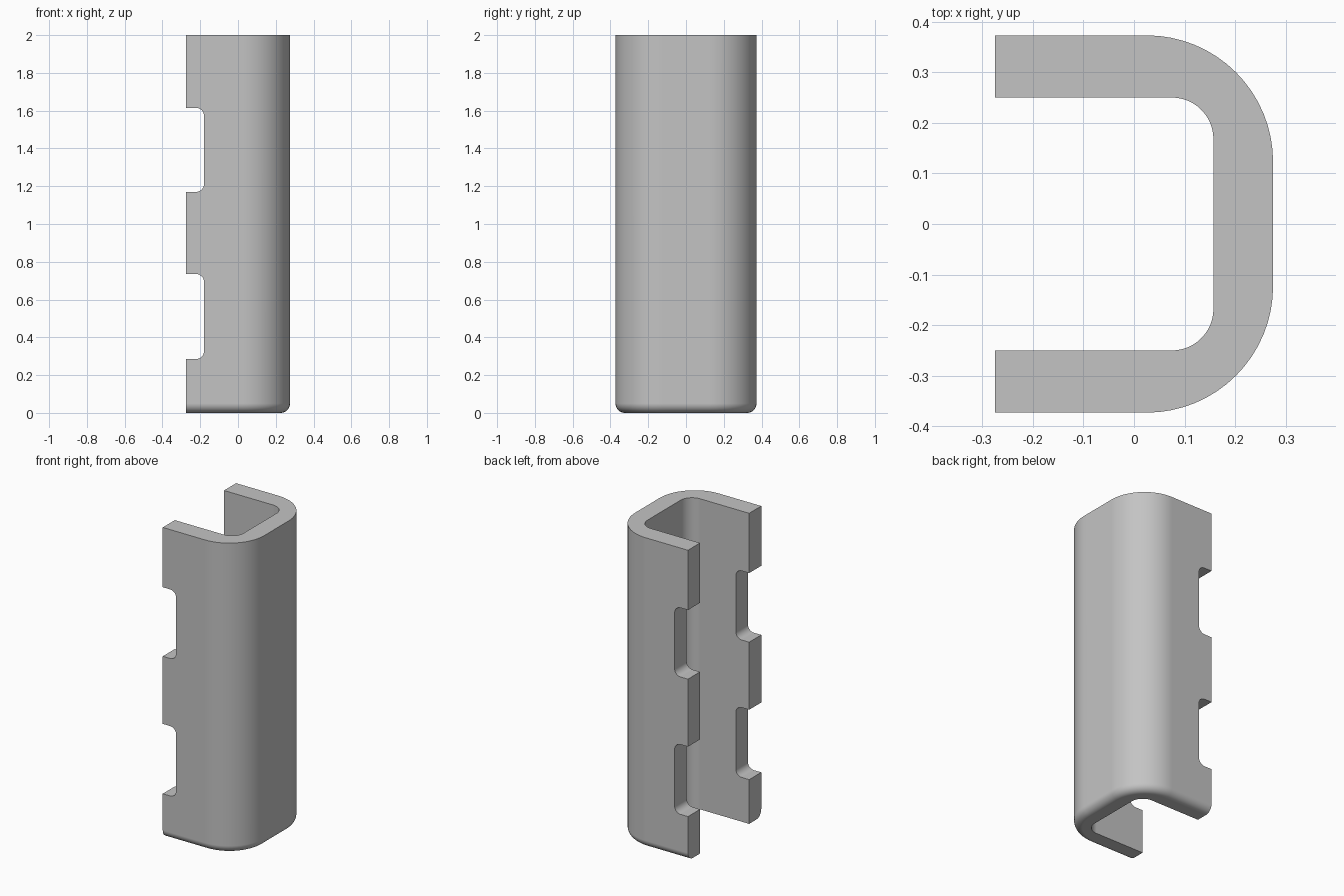
import bpy
import bmesh
from math import sin, cos, pi

default = bpy.data.objects.get("Cube")
if default:
    bpy.data.objects.remove(default, do_unlink=True)

# Main sizes
HEIGHT = 2.0
HALF_X, HALF_Y = 0.275, 0.373
OUTER_R = 0.25
INNER_X, INNER_Y, INNER_R = 0.157, 0.25, 0.082
FILLET = 0.05
ARC_STEPS = 16

# Single flat colour
grey = bpy.data.materials.new("plain_grey")
grey.use_nodes = True
colour = (0.55, 0.55, 0.55, 1)
grey.diffuse_color = colour
grey.node_tree.nodes["Principled BSDF"].inputs["Base Color"].default_value = colour


def u_path(x, y, r):
    """Open U outline from the front arm, round the closed side, to the back arm."""
    half = [(-HALF_X, -y)]
    for i in range(ARC_STEPS + 1):
        a = i / ARC_STEPS * pi / 2
        half.append((x - r + r * sin(a), -y + r - r * cos(a)))
    return half + [(px, -py) for px, py in reversed(half)]


def channel_ring(inset):
    outer = u_path(HALF_X - inset, HALF_Y - inset, OUTER_R - inset)
    return outer + u_path(INNER_X, INNER_Y, INNER_R)[::-1]


def loft(name, rings):
    """Skin closed rings of 3D points and cap both ends."""
    bm = bmesh.new()
    loops = [[bm.verts.new(p) for p in ring] for ring in rings]
    n = len(loops[0])
    for low, high in zip(loops, loops[1:]):
        for i in range(n):
            j = (i + 1) % n
            bm.faces.new((low[i], low[j], high[j], high[i]))
    bm.faces.new(loops[0][::-1])
    bm.faces.new(loops[-1])
    bmesh.ops.recalc_face_normals(bm, faces=bm.faces)
    mesh = bpy.data.meshes.new(name)
    bm.to_mesh(mesh)
    bm.free()
    mesh.materials.append(grey)
    obj = bpy.data.objects.new(name, mesh)
    bpy.context.collection.objects.link(obj)
    return obj


def notch_cutter(z0, z1, depth_x=-0.18, r=0.042):
    """Prism along y with its two inner corners rounded."""
    outline = [(-0.4, z0)]
    for zc, start in ((z0 + r, -pi / 2), (z1 - r, 0)):
        for i in range(9):
            a = start + i / 8 * pi / 2
            outline.append((depth_x - r + r * cos(a), zc + r * sin(a)))
    outline.append((-0.4, z1))
    obj = loft("notch_cutter", [[(x, y, z) for x, z in outline] for y in (-0.5, 0.5)])
    obj.hide_render = True
    return obj


# Channel body with a rounded outer bottom edge
levels = []
for i in range(9):
    a = i / 8 * pi / 2
    levels.append((FILLET * (1 - sin(a)), FILLET * (1 - cos(a))))
levels.append((0, HEIGHT))
channel = loft("channel_body", [[(x, y, z) for x, y in channel_ring(inset)]
                                for inset, z in levels])
bpy.context.view_layer.objects.active = channel
channel.select_set(True)

# Two pairs of notches in the arm edges
for z0, z1 in ((0.285, 0.735), (1.17, 1.615)):
    cutter = notch_cutter(z0, z1)
    cut = channel.modifiers.new("notch", 'BOOLEAN')
    cut.operation = 'DIFFERENCE'
    cut.solver = 'EXACT'
    cut.object = cutter
    bpy.ops.object.modifier_apply(modifier=cut.name)
    bpy.data.objects.remove(cutter, do_unlink=True)

# Smooth curves, crisp edges, flat walls
bpy.ops.object.shade_smooth_by_angle(angle=pi / 6)
weighted = channel.modifiers.new("flat_walls", 'WEIGHTED_NORMAL')
weighted.keep_sharp = True
